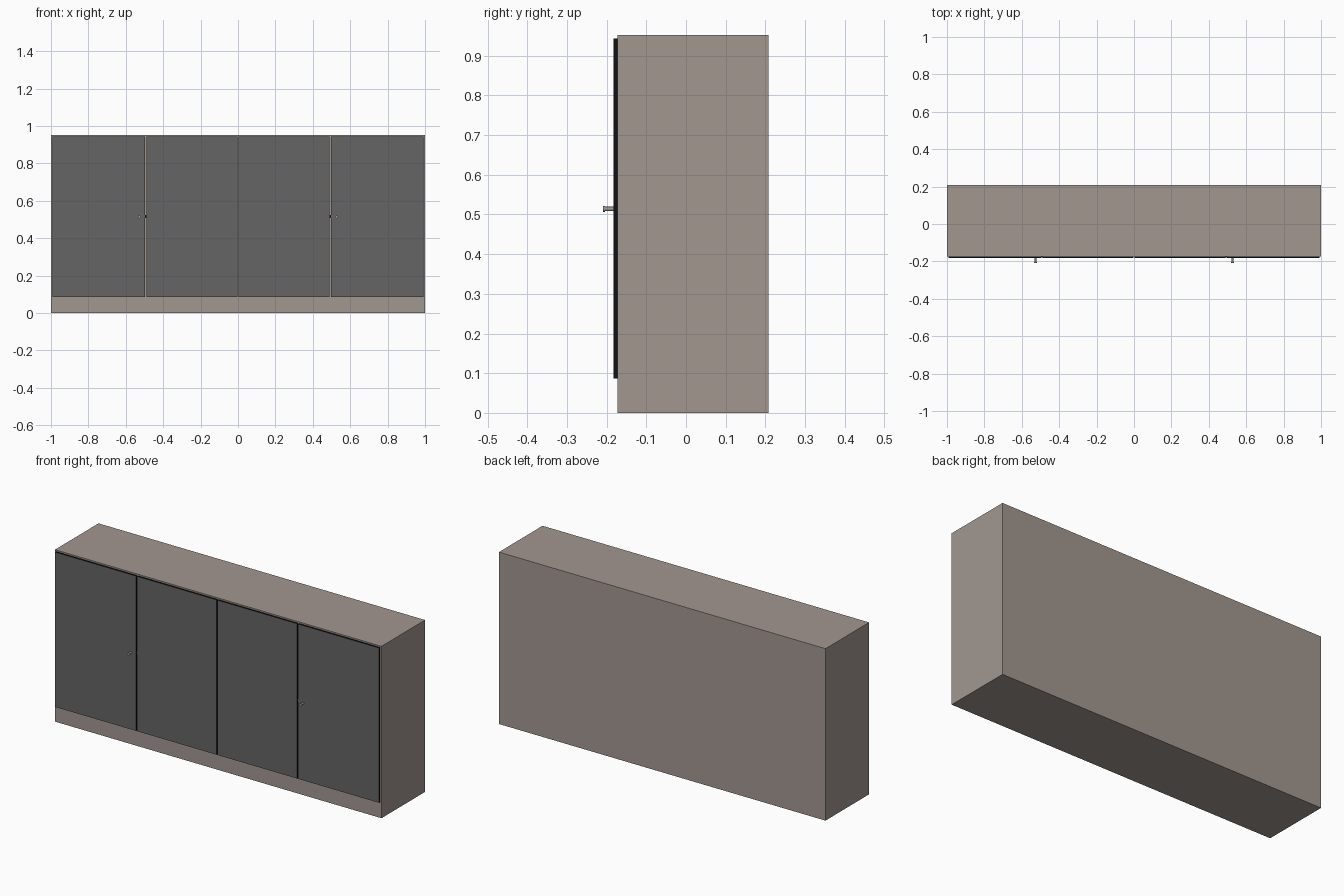
import bpy, math

if "Cube" in bpy.data.objects:
    bpy.data.objects.remove(bpy.data.objects["Cube"])

def material(name, rgb):
    m = bpy.data.materials.new(name)
    m.diffuse_color = (*rgb, 1)
    m.use_nodes = True
    m.node_tree.nodes["Principled BSDF"].inputs["Base Color"].default_value = m.diffuse_color
    return m

taupe = material("taupe", (0.36, 0.31, 0.28))
charcoal = material("charcoal", (0.13, 0.13, 0.13))
black = material("black", (0.006, 0.006, 0.006))
metal = material("metal", (0.35, 0.33, 0.31))

def box(name, lo, hi, mat):
    bpy.ops.mesh.primitive_cube_add(size=1, location=[(a + b) / 2 for a, b in zip(lo, hi)])
    ob = bpy.context.object
    ob.name = name
    ob.scale = [b - a for a, b in zip(lo, hi)]
    bpy.ops.object.transform_apply(location=False, rotation=False, scale=True)
    ob.data.materials.append(mat)
    return ob

def peg(name, x, y0, y1, z, r):
    bpy.ops.mesh.primitive_cylinder_add(vertices=24, radius=r, depth=y1 - y0,
                                        location=(x, (y0 + y1) / 2, z),
                                        rotation=(math.pi / 2, 0, 0))
    ob = bpy.context.object
    ob.name = name
    ob.data.materials.append(metal)
    bpy.ops.object.shade_smooth_by_angle()

FRONT, DOOR = -0.173, -0.183

# Cabinet body
box("cabinet_body", (-1, FRONT, 0), (1, 0.208, 0.952), taupe)

for side, s in (("left", -1), ("right", 1)):
    # Doors with dark edge banding
    for label, a, b in (("inner", 0.003, 0.489), ("outer", 0.497, 0.992)):
        x0, x1 = sorted((s * a, s * b))
        door = box(f"{side}_{label}_door", (x0, DOOR, 0.087), (x1, FRONT, 0.944), charcoal)
        door.data.materials.append(black)
        for p in door.data.polygons:
            p.material_index = 0 if abs(p.normal.y) > 0.5 else 1
    # Latch bridging the gap between the doors
    x0, x1 = sorted((s * 0.486, s * 0.500))
    box(f"{side}_latch", (x0, -0.180, 0.509), (x1, FRONT, 0.525), black)
    # Knob: stem and slightly wider head
    peg(f"{side}_knob_stem", s * 0.527, -0.204, DOOR, 0.514, 0.0055)
    peg(f"{side}_knob_head", s * 0.527, -0.209, -0.204, 0.514, 0.0075)
